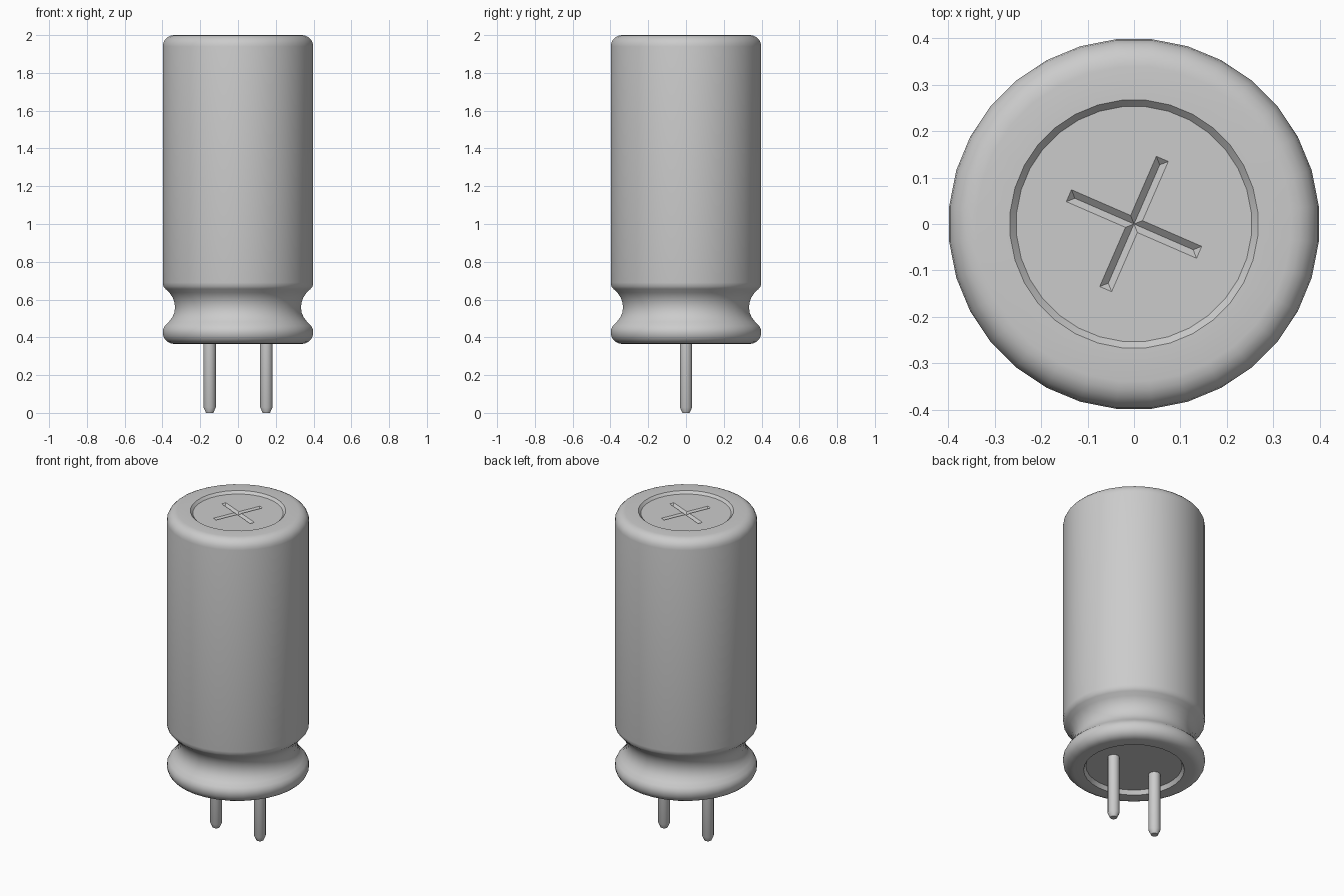
import bpy, bmesh, math

if "Cube" in bpy.data.objects:
    bpy.data.objects.remove(bpy.data.objects["Cube"])

SIDES = 32


def material(name, rgb):
    m = bpy.data.materials.new(name)
    m.diffuse_color = (*rgb, 1)
    m.use_nodes = True
    m.node_tree.nodes["Principled BSDF"].inputs["Base Color"].default_value = m.diffuse_color
    return m


grey = material("light_grey", (0.6, 0.6, 0.6))


def finish(bm, name):
    bmesh.ops.recalc_face_normals(bm, faces=bm.faces)
    me = bpy.data.meshes.new(name)
    bm.to_mesh(me)
    bm.free()
    ob = bpy.data.objects.new(name, me)
    bpy.context.collection.objects.link(ob)
    me.materials.append(grey)
    return ob


def lathe(name, profile, sides, cx=0.0):
    """Closed solid of revolution; flat n-gon caps at both profile ends."""
    bm = bmesh.new()
    rings = []
    for r, z in profile:
        rings.append([bm.verts.new((cx + r * math.cos((i + .5) * math.tau / sides),
                                    r * math.sin((i + .5) * math.tau / sides), z))
                      for i in range(sides)])
    for a, b in zip(rings, rings[1:]):
        for i in range(sides):
            j = (i + 1) % sides
            bm.faces.new((a[i], a[j], b[j], b[i]))
    bm.faces.new(rings[0])
    bm.faces.new(rings[-1])
    return finish(bm, name)


def smooth(ob):
    bpy.ops.object.select_all(action='DESELECT')
    ob.select_set(True)
    bpy.context.view_layer.objects.active = ob
    bpy.ops.object.shade_smooth_by_angle(angle=math.radians(35))


def arc(cr, cz, rad, a0, a1, n):
    return [(cr + rad * math.cos(math.radians(a0 + (a1 - a0) * k / n)),
             cz + rad * math.sin(math.radians(a0 + (a1 - a0) * k / n))) for k in range(n + 1)]


# can: recessed base, rolled lip, crimped neck, straight wall, rounded top, recessed lid
TOP = 1.985
profile = [(0.27, 0.39), (0.283, 0.365)]
profile += arc(0.34, 0.425, 0.06, -90, 0, 5)
profile += [(0.398, 0.443), (0.388, 0.462), (0.368, 0.482), (0.35, 0.505), (0.339, 0.53),
            (0.335, 0.557), (0.338, 0.585), (0.348, 0.612), (0.365, 0.637), (0.386, 0.656),
            (0.397, 0.67), (0.4, 0.69)]
profile += arc(0.34, 1.94, 0.06, 0, 90, 5)
profile += [(0.268, 2.0), (0.254, TOP)]
can = lathe("capacitor_can", profile, SIDES)


# V-shaped cutters for the vent cross in the lid
def v_cutter(name, angle):
    L, w, d, up = 0.153, 0.014, 0.014, 0.01
    k = (d + up) / d
    bm = bmesh.new()
    top = [bm.verts.new((x * (L + up), y * w * k, TOP + up))
           for x, y in ((-1, -1), (1, -1), (1, 1), (-1, 1))]
    a = bm.verts.new((-L + d, 0, TOP - d))
    b = bm.verts.new((L - d, 0, TOP - d))
    bm.faces.new(top)
    bm.faces.new((top[0], top[1], b, a))
    bm.faces.new((top[2], top[3], a, b))
    bm.faces.new((top[1], top[2], b))
    bm.faces.new((top[3], top[0], a))
    ob = finish(bm, name)
    ob.rotation_euler.z = math.radians(angle)
    ob.hide_render = True
    return ob


cutters = [v_cutter("vent_cutter_%d" % i, a) for i, a in enumerate((-23.5, 66.5))]
bpy.context.view_layer.update()
bpy.context.view_layer.objects.active = can
for c in cutters:
    mod = can.modifiers.new("vent", 'BOOLEAN')
    mod.operation = 'DIFFERENCE'
    mod.solver = 'EXACT'
    mod.object = c
    bpy.ops.object.modifier_apply(modifier=mod.name)
for c in cutters:
    bpy.data.objects.remove(c)
smooth(can)

# two lead pins with chamfered tips
for side, x in (("left", -0.15), ("right", 0.15)):
    smooth(lathe("pin_" + side, [(0.02, 0), (0.034, 0.03), (0.034, 0.4)], 12, x))
